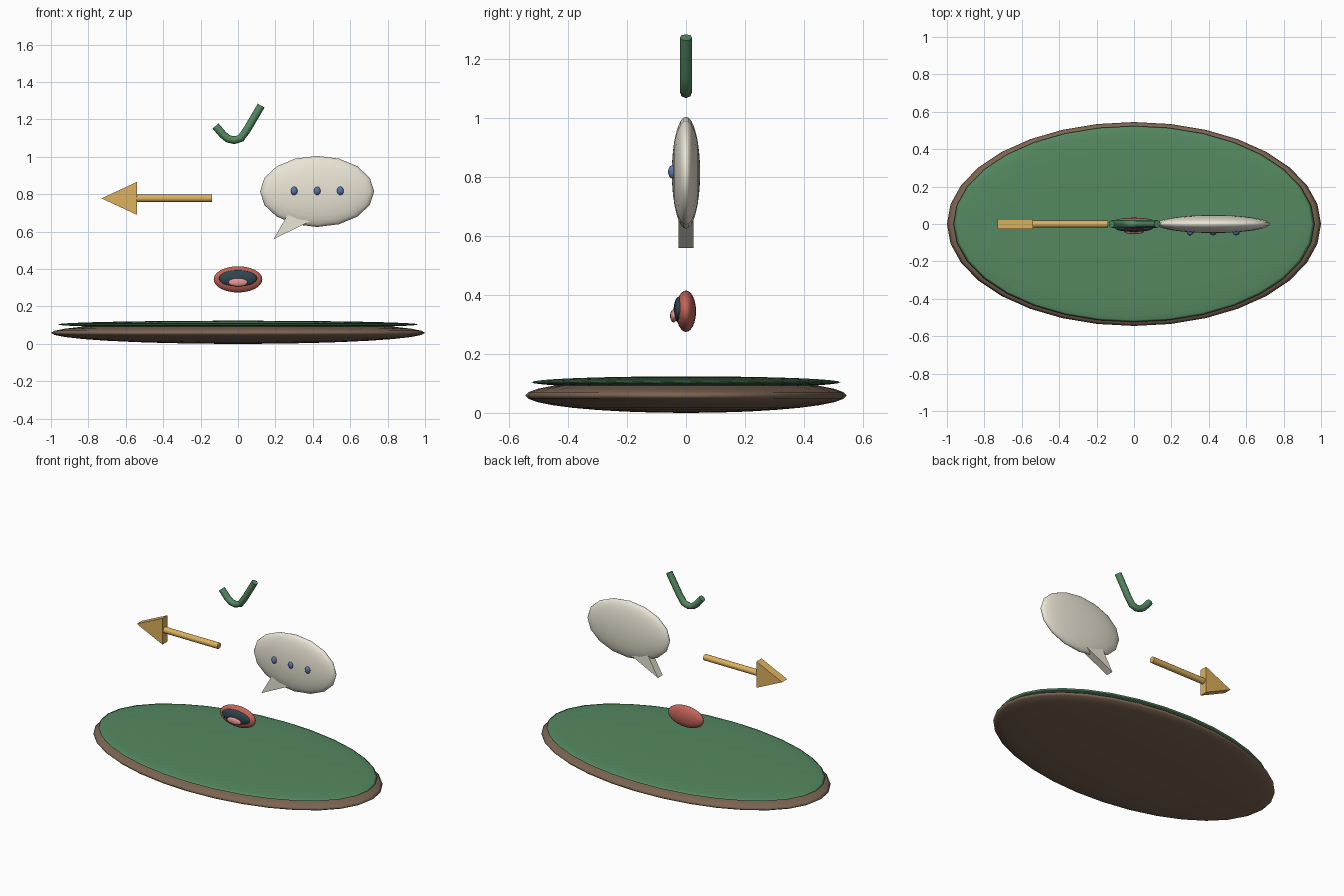
import bpy, bmesh, math
from mathutils import Vector

if "Cube" in bpy.data.objects:
    bpy.data.objects.remove(bpy.data.objects["Cube"])


def material(name, rgb):
    m = bpy.data.materials.new(name)
    m.diffuse_color = (*rgb, 1)
    m.use_nodes = True
    m.node_tree.nodes["Principled BSDF"].inputs["Base Color"].default_value = m.diffuse_color
    return m


BROWN = material("brown", (0.20, 0.13, 0.085))
GREEN = material("green", (0.09, 0.25, 0.12))
CREAM = material("cream", (0.82, 0.78, 0.66))
BLUE = material("blue", (0.10, 0.18, 0.40))
GOLD = material("gold", (0.72, 0.44, 0.11))
RED = material("red", (0.55, 0.13, 0.10))
DARK = material("dark", (0.03, 0.06, 0.08))
PINK = material("pink", (0.80, 0.30, 0.30))


def ellipsoid(name, center, radii, mat, segments=32, rings=16, pole_y=False):
    bm = bmesh.new()
    bmesh.ops.create_uvsphere(bm, u_segments=segments, v_segments=rings, radius=1)
    for v in bm.verts:
        x, y, z = v.co
        if pole_y:
            x, y, z = x, -z, y
        v.co = [c + r * k for c, r, k in zip(center, radii, (x, y, z))]
    for f in bm.faces:
        f.smooth = True
    return finish(name, bm, mat)


def prism(name, outline, half_depth, mat):
    """Extrude an XZ outline symmetrically along Y."""
    bm = bmesh.new()
    face = bm.faces.new([bm.verts.new((x, -half_depth, z)) for x, z in outline])
    new = bmesh.ops.extrude_face_region(bm, geom=[face])["geom"]
    verts = [g for g in new if isinstance(g, bmesh.types.BMVert)]
    bmesh.ops.translate(bm, verts=verts, vec=(0, 2 * half_depth, 0))
    bmesh.ops.recalc_face_normals(bm, faces=bm.faces)
    return finish(name, bm, mat)


def finish(name, bm, mat):
    mesh = bpy.data.meshes.new(name)
    bm.to_mesh(mesh)
    bm.free()
    ob = bpy.data.objects.new(name, mesh)
    mesh.materials.append(mat)
    bpy.context.collection.objects.link(ob)
    return ob


def tube(name, path, radius, mat, sides=8):
    """Sweep a ring along an XZ path, with capped ends."""
    bm = bmesh.new()
    pts = [Vector((x, 0, z)) for x, z in path]
    rings = []
    for i, p in enumerate(pts):
        t = (pts[min(i + 1, len(pts) - 1)] - pts[max(i - 1, 0)]).normalized()
        n = Vector((-t.z, 0, t.x))
        ring = []
        for k in range(sides):
            a = math.tau * k / sides
            offset = n * math.cos(a) + Vector((0, math.sin(a), 0))
            ring.append(bm.verts.new(p + radius * offset))
        rings.append(ring)
    for a, b in zip(rings, rings[1:]):
        for k in range(sides):
            j = (k + 1) % sides
            bm.faces.new((a[k], a[j], b[j], b[k])).smooth = True
    bm.faces.new(rings[0])
    bm.faces.new(rings[-1])
    bmesh.ops.recalc_face_normals(bm, faces=bm.faces)
    for e in bm.edges:
        if any(len(f.verts) == sides for f in e.link_faces) and sides > 4:
            e.smooth = False
    return finish(name, bm, mat)


# Oval base with a green top
ellipsoid("base", (0, 0, 0.059), (1.0, 0.545, 0.059), BROWN)
ellipsoid("base_top", (0, 0, 0.104), (0.965, 0.524, 0.02), GREEN)

# Open mouth
ellipsoid("lips", (0, 0, 0.345), (0.13, 0.034, 0.07), RED, 24)
ellipsoid("mouth_opening", (0, -0.022, 0.35), (0.102, 0.02, 0.045), DARK, 24)
ellipsoid("tongue", (0, -0.042, 0.329), (0.052, 0.012, 0.022), PINK, 24)

# Speech bubble with tail and three dots
ellipsoid("speech_bubble", (0.423, 0, 0.815), (0.305, 0.048, 0.19), CREAM, 16, 16, True)
prism("bubble_tail", [(0.19, 0.56), (0.385, 0.655), (0.265, 0.69)], 0.025, CREAM)
for i in range(3):
    ellipsoid(f"bubble_dot_{i + 1}", (0.30 + 0.1235 * i, -0.045, 0.818),
              (0.018, 0.016, 0.023), BLUE, 16, 8)

# Left-pointing arrow
tube("arrow_shaft", [(-0.14, 0.778), (-0.545, 0.778)], 0.02, GOLD, 12)
prism("arrow_head", [(-0.73, 0.778), (-0.54, 0.69), (-0.54, 0.866)], 0.027, GOLD)

# Check mark
tube("check_mark", [(-0.12, 1.165), (-0.08, 1.118), (-0.052, 1.096), (-0.02, 1.089),
                    (0.015, 1.099), (0.048, 1.145), (0.124, 1.274)], 0.021, GREEN)
